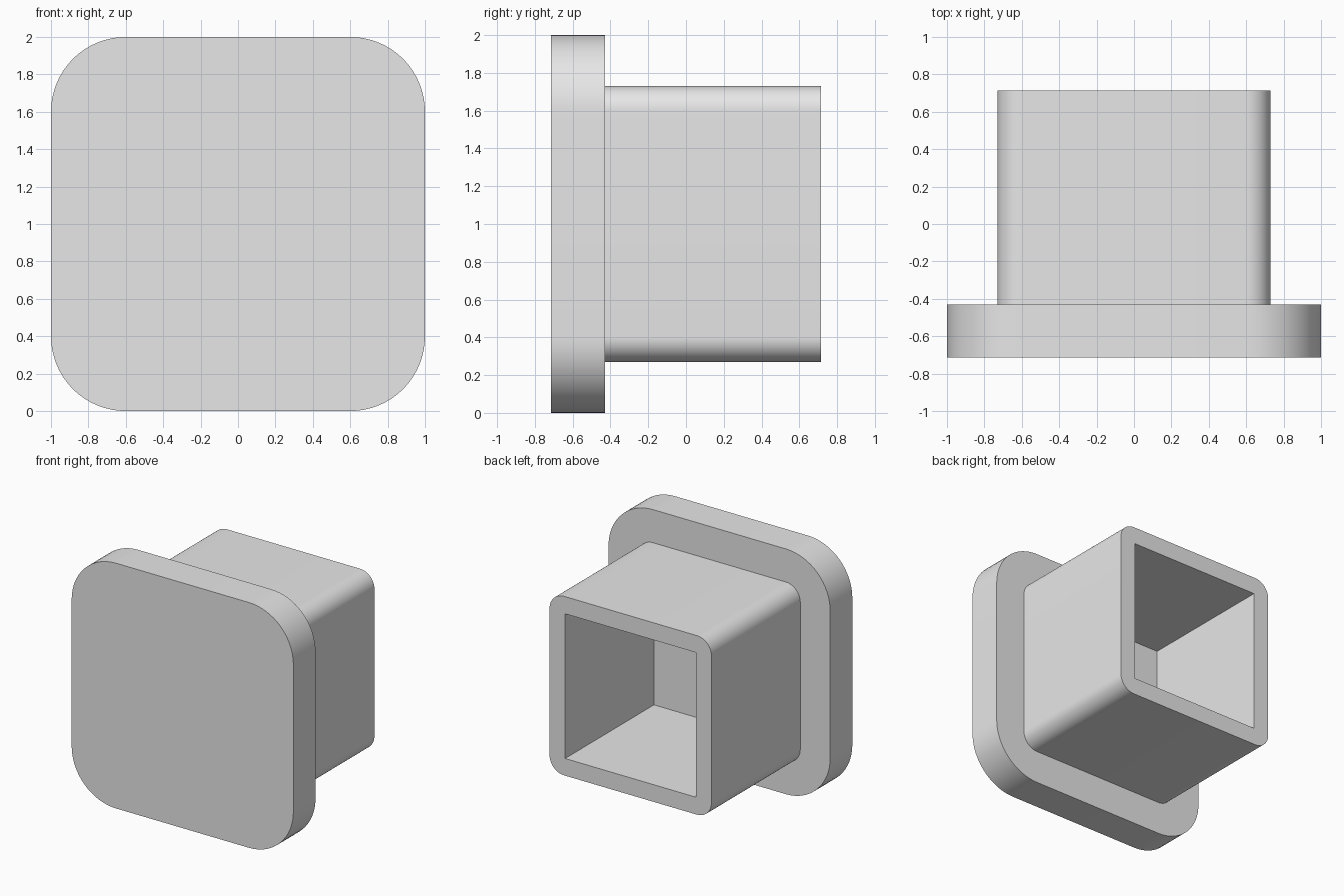
import bpy, bmesh
from math import sin, cos, pi

cube = bpy.data.objects.get("Cube")
if cube:
    bpy.data.objects.remove(cube, do_unlink=True)

grey = bpy.data.materials.new("plain grey")
grey.use_nodes = True
COLOR = (0.8, 0.8, 0.8, 1)
grey.diffuse_color = COLOR
grey.node_tree.nodes["Principled BSDF"].inputs["Base Color"].default_value = COLOR

FRONT, STEP, BACK = -0.715, -0.43, 0.715
SEGMENTS = 16


def rounded_square(half, radius):
    """Counter-clockwise (x, z) outline around the model's centre line."""
    points = []
    c = half - radius
    for corner, (sx, sz) in enumerate([(1, 1), (-1, 1), (-1, -1), (1, -1)]):
        for i in range(SEGMENTS + 1):
            a = (corner + i / SEGMENTS) * pi / 2
            points.append((sx * c + radius * cos(a), 1 + sz * c + radius * sin(a)))
    return points


def ring(bm, outline, y):
    return [bm.verts.new((x, y, z)) for x, z in outline]


def bridge(bm, a, b):
    for i in range(len(a)):
        j = (i + 1) % len(a)
        bm.faces.new((a[i], a[j], b[j], b[i]))


bm = bmesh.new()
outer = rounded_square(1.0, 0.4)
sleeve = rounded_square(0.73, 0.13)
# Sharp-cornered bore, one point per sleeve point so the end rim bridges cleanly
bore_half = 0.59
bore = [(max(-bore_half, min(bore_half, x)), 1 + max(-bore_half, min(bore_half, z - 1)))
        for x, z in sleeve]

# Cap plate, shoulder, sleeve, end rim and bore as one continuous skin
sections = [(outer, FRONT), (outer, STEP), (sleeve, STEP),
            (sleeve, BACK), (bore, BACK), (bore, STEP)]
rings = [ring(bm, outline, y) for outline, y in sections]
for a, b in zip(rings, rings[1:]):
    bridge(bm, a, b)
bm.faces.new(rings[0])
bm.faces.new(rings[-1])

bmesh.ops.remove_doubles(bm, verts=bm.verts, dist=0.0001)
bmesh.ops.dissolve_degenerate(bm, dist=0.0001, edges=bm.edges)
bmesh.ops.recalc_face_normals(bm, faces=bm.faces)

mesh = bpy.data.meshes.new("tube_end_cap")
bm.to_mesh(mesh)
bm.free()
mesh.materials.append(grey)
cap = bpy.data.objects.new("tube_end_cap", mesh)
bpy.context.collection.objects.link(cap)

bpy.ops.object.select_all(action='DESELECT')
cap.select_set(True)
bpy.context.view_layer.objects.active = cap
bpy.ops.object.shade_smooth_by_angle(angle=pi / 6)
